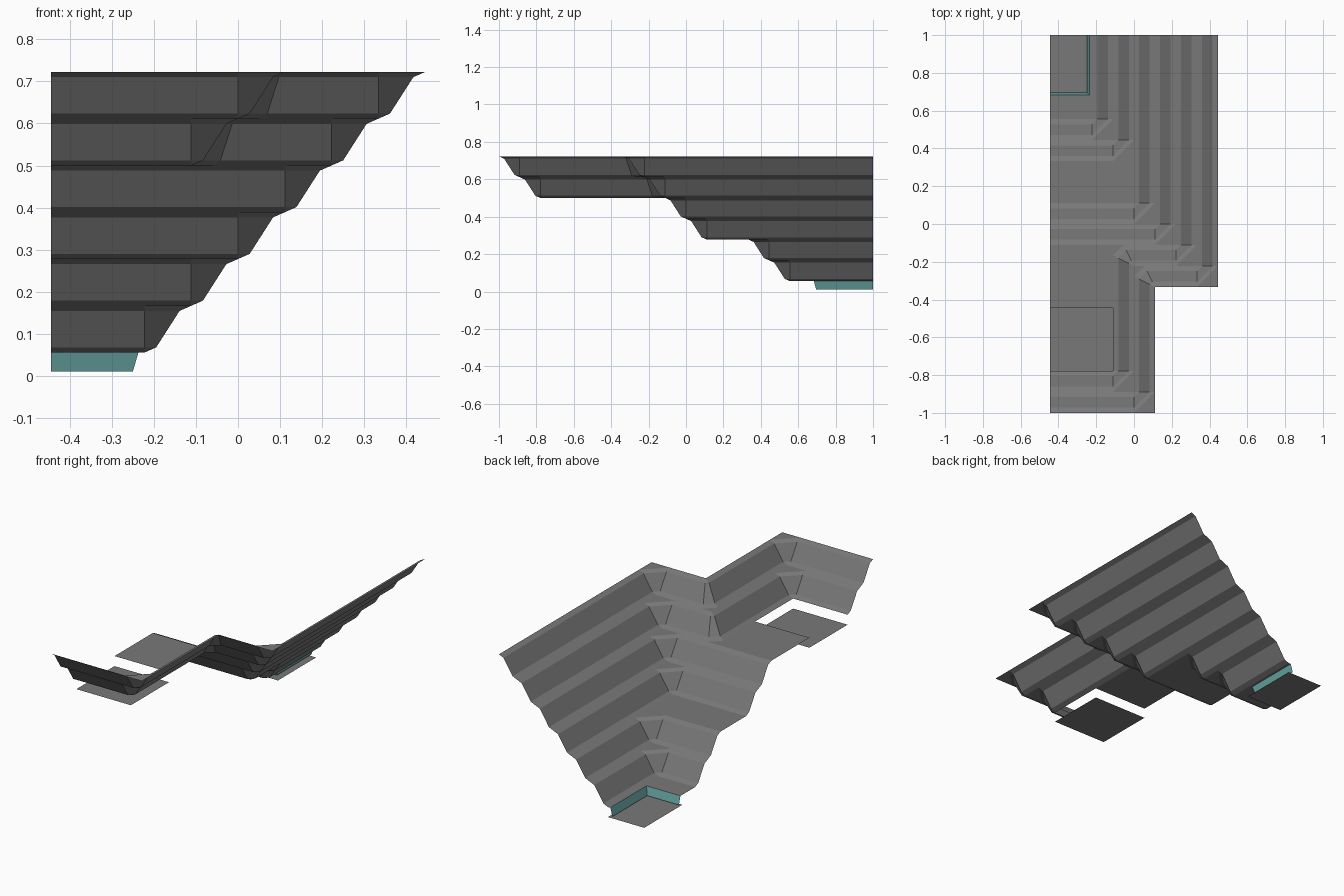
import bpy, bmesh

if "Cube" in bpy.data.objects:
    bpy.data.objects.remove(bpy.data.objects["Cube"])

U = 1 / 9                      # one grid cell
# terrace step profile: run and rise inside one cell
STEP = [(0, 0), (0.25, 0.11), (0.75, 0.89), (1, 1)]


def material(name, rgb):
    m = bpy.data.materials.new(name)
    m.diffuse_color = (*rgb, 1)
    m.use_nodes = True
    m.node_tree.nodes["Principled BSDF"].inputs["Base Color"].default_value = m.diffuse_color
    return m


ROCK = material("grey rock", (0.19, 0.19, 0.19))
TEAL = material("teal rim", (0.135, 0.38, 0.37))


def build(name, faces, mat=ROCK):
    """Make an object from faces in cell units, all turned to face up."""
    bm = bmesh.new()
    for f in faces:
        face = bm.faces.new([bm.verts.new([c * U for c in p]) for p in f])
        face.normal_update()
        if face.normal.z < 0:
            face.normal_flip()
    bmesh.ops.remove_doubles(bm, verts=bm.verts, dist=1e-4)
    me = bpy.data.meshes.new(name)
    bm.to_mesh(me)
    bm.free()
    me.materials.append(mat)
    ob = bpy.data.objects.new(name, me)
    bpy.context.collection.objects.link(ob)
    return ob


def flat(x0, x1, y0, y1, z):
    return [[(x0, y0, z), (x1, y0, z), (x1, y1, z), (x0, y1, z)]]


def strips(rows):
    """Join neighbouring rows of points with quads, dropping collapsed points."""
    out = []
    for a, b in zip(rows, rows[1:]):
        for i in range(len(a) - 1):
            ring = list(dict.fromkeys([a[i], a[i + 1], b[i + 1], b[i]]))
            if len(ring) > 2:
                out.append(ring)
    return out


def east_wall(x, y0, y1, z):
    return strips([[(x + t, y0, z + h), (x + t, y1, z + h)] for t, h in STEP])


def front_wall(y, x0, x1, z):
    return strips([[(x0, y - t, z + h), (x1, y - t, z + h)] for t, h in STEP])


def inner_corner(x, y, z):
    """Diagonal corner rising from its back-left point, with a flat ledge."""
    rows = [[(x, y - t, z + h), (x + t, y, z + h)] for t, h in STEP]
    ledge = [(x, y - 1, z + 1), (x + 1, y - 1, z + 1), (x + 1, y, z + 1)]
    return strips(rows) + [ledge]


def outer_corner(x, y, z, k=0.5):
    """Chamfered corner falling away from its high point at (x, y)."""
    rows = []
    for t, h in STEP:
        d = 1 - t
        rows.append([(x - d, y, z + h), (x - d, y + k * d, z + h),
                     (x - k * d, y + d, z + h), (x, y + d, z + h)])
    low = [(x - 1, y + k, z), (x - k, y + 1, z), (x - 1, y + 1, z)]
    return strips(rows) + [low]


# main pit: (cell x of the east wall, cell y where the front wall starts, base)
PIT = [(-2, 5, 0.5), (-1, 4, 1.5), (0, 1, 2.5), (1, 0, 3.5), (2, -1, 4.5), (3, -2, 5.5)]
east, front, corners = [], [], []
for i, (x, y, z) in enumerate(PIT):
    east += east_wall(x, y, 9, z)
    front += front_wall(y, -4 if i < 4 else i - 4, x, z)
    corners += inner_corner(x, y, z)
build("pit_east_terraces", east)
build("pit_front_terraces", front)
build("pit_corners", corners)

# front trench: two terraces with outer corners meeting the main pit
trench = []
for i in range(2):
    z = 4.5 + i
    trench += east_wall(-1 + i, -7 - i, -2 - i, z)
    trench += front_wall(-7 - i, -4, -1 + i, z)
    trench += inner_corner(-1 + i, -7 - i, z)
    trench += outer_corner(i, -2 - i, z)
build("trench_terraces", trench)

# level floors
build("middle_floor", flat(-4, 0, 1, 3, 2.5))
build("upper_floor", flat(-4, -1, -4, -1, 4.5))

# pit bottom around the sunken basin
HX, HY = -2.13, 6.15
build("pit_floor", flat(-4, -2, 5, HY, 0.5) + flat(HX, -2, HY, 9, 0.5))

# sloping teal rim of the basin
build("basin_rim", strips([
    [(-4, HY, 0.5), (HX, HY, 0.5), (HX, 9, 0.5)],
    [(-4, HY + 0.12, 0.09), (HX - 0.12, HY + 0.12, 0.09), (HX - 0.12, 9, 0.09)],
]), TEAL)

# sunken plates
build("basin_plate", flat(-4, -2, 6, 9, 0))
build("trench_plate", flat(-4, -1, -7, -4, 4))
